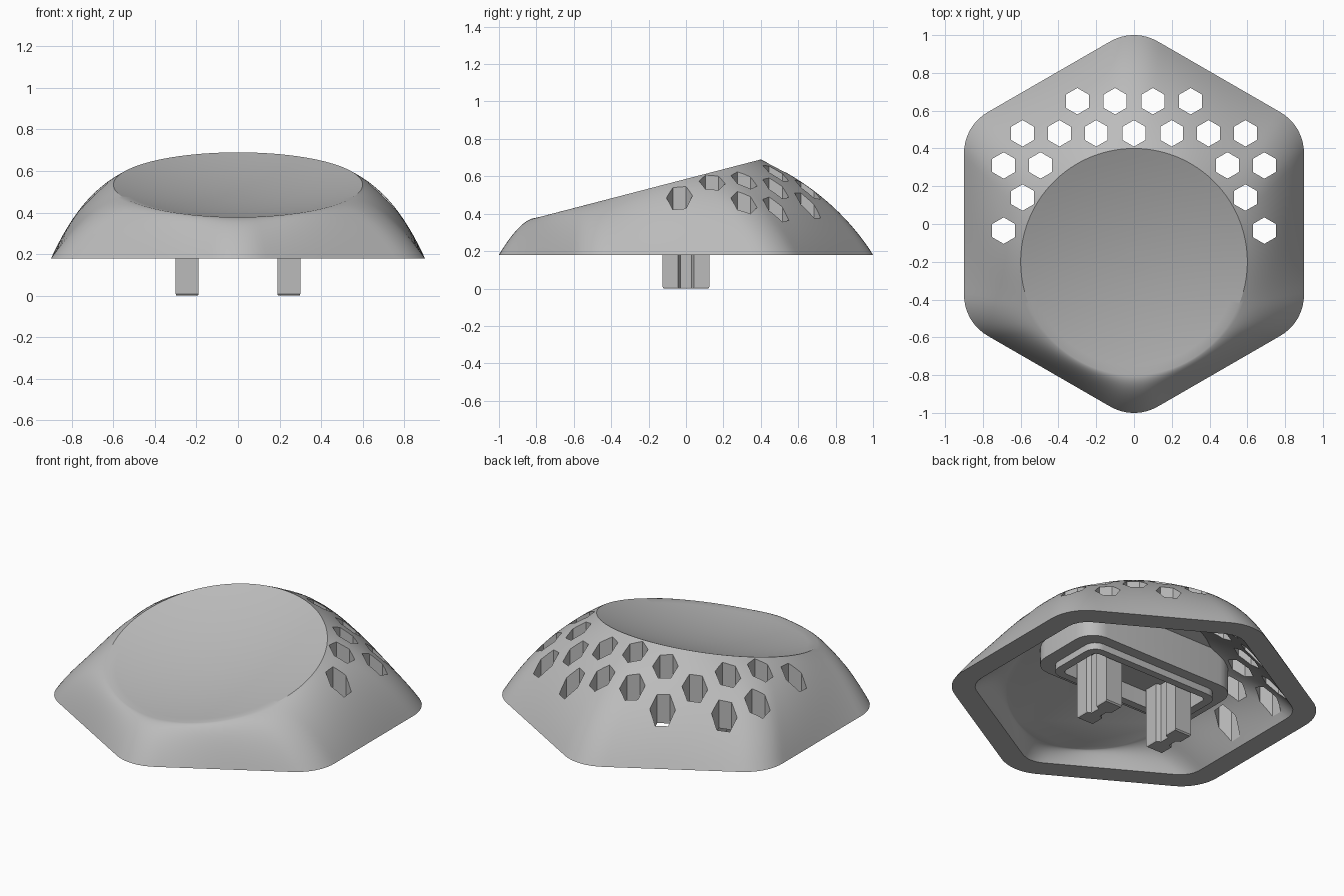
import bpy, bmesh
from math import sin, cos, tan, atan2, sqrt, pi, radians

if "Cube" in bpy.data.objects:
    bpy.data.objects.remove(bpy.data.objects["Cube"])

N = 180          # points around the shell
BASE_Z = 0.18    # height of the skirt's lower edge
DISH_Y = -0.2    # centre of the dish

grey = bpy.data.materials.new("light grey plastic")
grey.use_nodes = True
grey.diffuse_color = (0.5, 0.5, 0.5, 1)
grey.node_tree.nodes["Principled BSDF"].inputs["Base Color"].default_value = (0.5, 0.5, 0.5, 1)


def make_object(name, bm):
    bmesh.ops.recalc_face_normals(bm, faces=bm.faces)
    mesh = bpy.data.meshes.new(name)
    bm.to_mesh(mesh)
    bm.free()
    mesh.materials.append(grey)
    obj = bpy.data.objects.new(name, mesh)
    bpy.context.collection.objects.link(obj)
    return obj


def smooth(obj, angle=30):
    bpy.ops.object.select_all(action='DESELECT')
    obj.select_set(True)
    bpy.context.view_layer.objects.active = obj
    bpy.ops.object.shade_smooth_by_angle(angle=radians(angle))


def stack(bm, rings):
    """Bridge rings of equal length and cap both ends."""
    loops = [[bm.verts.new(p) for p in ring] for ring in rings]
    for a, b in zip(loops, loops[1:]):
        for i in range(len(a)):
            j = (i + 1) % len(a)
            bm.faces.new((a[i], a[j], b[j], b[i]))
    bm.faces.new(loops[0])
    bm.faces.new(loops[-1])


def rim_plane(y):
    return 0.69 + (y - 0.4) * 0.26


def hex_radius(theta, apothem, r):
    """Radius of a rounded hexagon with corners on the y axis."""
    phi = abs((theta - pi / 2 + pi / 6) % (pi / 3) - pi / 6)
    d = (apothem - r) / cos(pi / 6)
    if phi < atan2(r * sin(pi / 6), d + r * cos(pi / 6)):
        return d * cos(phi) + sqrt(r * r - (d * sin(phi)) ** 2)
    return apothem / cos(pi / 6 - phi)


ANGLES = [2 * pi * i / N for i in range(N)]


def disc_ring(radius, drop):
    ring = []
    for t in ANGLES:
        y = DISH_Y + radius * sin(t)
        ring.append((radius * cos(t), y, rim_plane(y) - drop))
    return ring


def wall_rings(apothem, corner, rim_radius, drop, steps=16):
    """Bulging wall from the tilted round rim down to the hexagonal base."""
    rims = disc_ring(rim_radius, drop)
    rings = []
    for k in range(steps + 1):
        u = k / steps
        w0, w1, w2 = (1 - u) ** 2, 2 * u * (1 - u), u * u
        ring = []
        for t, (rx, ry, rz) in zip(ANGLES, rims):
            h = hex_radius(t, apothem, corner)
            bx, by, s = h * cos(t), h * sin(t), sin(t)
            a, b = 0.53 + 0.12 * s, 0.82 - 0.17 * s
            cx, cy = rx + a * (bx - rx), ry + a * (by - ry)
            cz = BASE_Z + b * (rz - BASE_Z)
            ring.append((w0 * rx + w1 * cx + w2 * bx,
                         w0 * ry + w1 * cy + w2 * by,
                         w0 * rz + w1 * cz + w2 * BASE_Z))
        rings.append(ring)
    return rings


# Hollow cap: dish, outer wall, lower edge, inner wall, ceiling
bm = bmesh.new()
dish = [disc_ring(0.6 * f / 12, 0.07 * (1 - (f / 12) ** 2)) for f in range(1, 12)]
outer = wall_rings(0.9, 0.25, 0.6, 0.0)
inner = wall_rings(0.775, 0.14, 0.56, 0.14)
stack(bm, dish + outer + inner[::-1])
shell = make_object("cap_shell", bm)

# Hexagonal vents cut straight down through the back of the shell
vents = [(0.1, 0.65), (0.3, 0.65), (0, 0.48), (0.2, 0.48), (0.395, 0.48), (0.59, 0.48),
         (0.495, 0.31), (0.69, 0.31), (0.59, 0.14), (0.69, -0.035)]
bm = bmesh.new()
for vx, vy in vents:
    for side in ((1, -1) if vx else (1,)):
        stack(bm, [[(side * vx + 0.07 * sin(k * pi / 3), vy + 0.07 * cos(k * pi / 3), z)
                    for k in range(6)] for z in (0.1, 1.0)])
cutter = make_object("vent_cutter", bm)
cutter.hide_render = True
mod = shell.modifiers.new("vents", 'BOOLEAN')
mod.operation = 'DIFFERENCE'
mod.solver = 'EXACT'
mod.object = cutter
bpy.ops.object.select_all(action='DESELECT')
shell.select_set(True)
bpy.context.view_layer.objects.active = shell
bpy.ops.object.modifier_apply(modifier=mod.name)
bpy.data.objects.remove(cutter)
smooth(shell)


# Stem mount: rounded block under the dish with a lip and a recess
def round_rect(hx, hy, r, z=None):
    ring = []
    for q, (sx, sy) in enumerate(((1, 1), (-1, 1), (-1, -1), (1, -1))):
        for k in range(7):
            t = (q + k / 6) * pi / 2
            x, y = sx * (hx - r) + r * cos(t), sy * (hy - r) + r * sin(t)
            ring.append((x, y, rim_plane(y) - 0.1 if z is None else z))
    return ring


bm = bmesh.new()
stack(bm, [round_rect(0.52, 0.25, 0.12), round_rect(0.52, 0.25, 0.12, 0.3),
           round_rect(0.44, 0.185, 0.07, 0.3), round_rect(0.44, 0.185, 0.07, 0.26),
           round_rect(0.39, 0.14, 0.03, 0.26), round_rect(0.39, 0.14, 0.03, 0.36)])
smooth(make_object("stem_mount", bm))

# Two stems with a groove down each broad side
quarter = [(0.055, -0.125), (0.055, -0.042), (0.03, -0.03),
           (0.03, 0.03), (0.055, 0.042), (0.055, 0.125)]
section = quarter + [(-x, y) for x, y in reversed(quarter)]
for name, cx in (("left_stem", 0.245), ("right_stem", -0.245)):
    bm = bmesh.new()
    stack(bm, [[(cx + f * x, f * y, z) for x, y in section]
               for z, f in ((0.0, 0.95), (0.008, 1.0), (0.38, 1.0))])
    make_object(name, bm)
